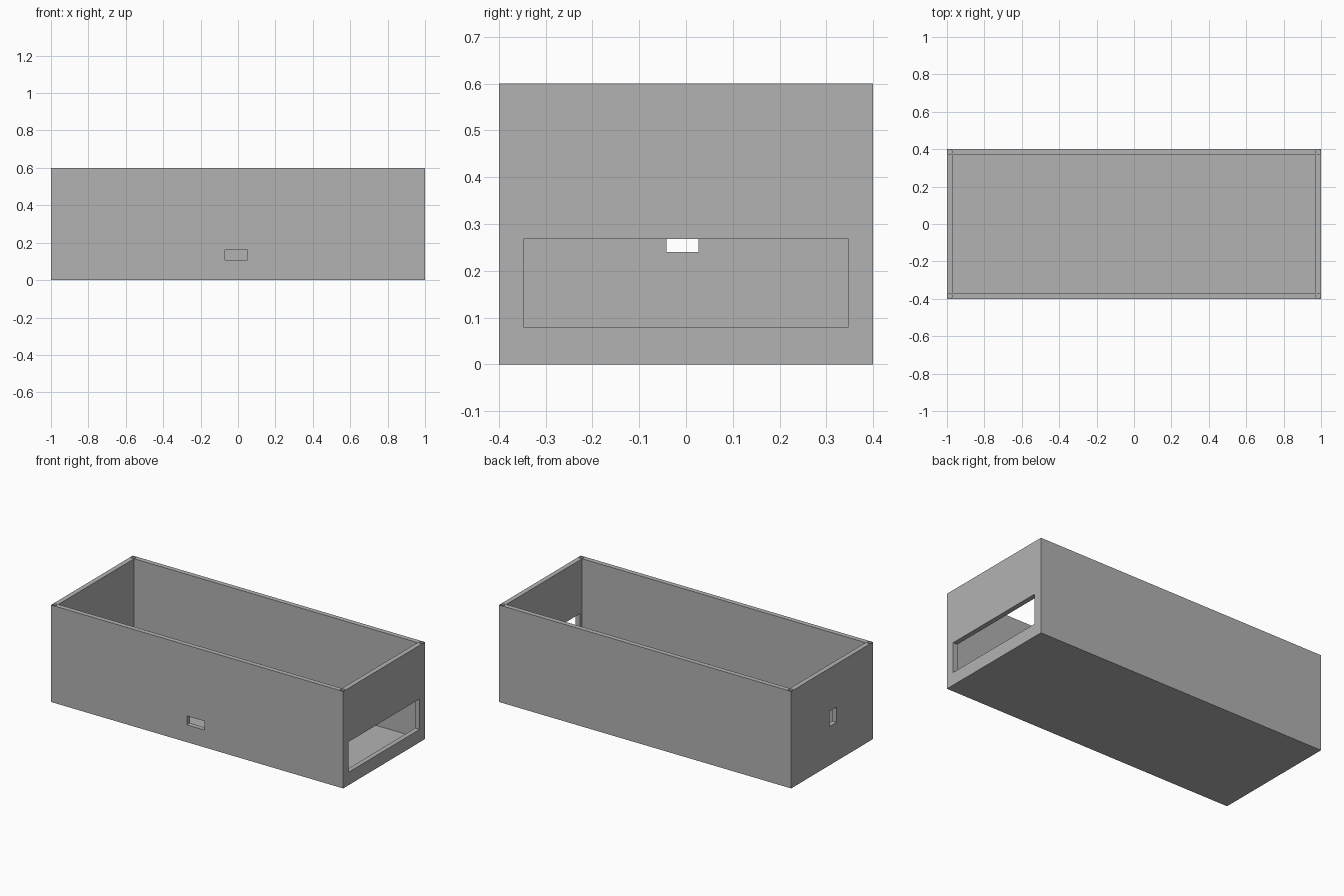
import bpy
from mathutils import Vector

cube = bpy.data.objects.get("Cube")
if cube:
    bpy.data.objects.remove(cube, do_unlink=True)

HX, HY, HEIGHT = 1.0, 0.4, 0.6      # half length, half depth, height
WALL, FLOOR = 0.03, 0.012

grey = bpy.data.materials.new("plain grey")
grey.use_nodes = True
colour = (0.448, 0.448, 0.448, 1)
grey.diffuse_color = colour
grey.node_tree.nodes["Principled BSDF"].inputs["Base Color"].default_value = colour


def block(name, low, high):
    """Box spanning two opposite corners."""
    low, high = Vector(low), Vector(high)
    bpy.ops.mesh.primitive_cube_add(size=1, location=(low + high) / 2)
    ob = bpy.context.object
    ob.name = name
    ob.scale = high - low
    bpy.ops.object.transform_apply(location=True, rotation=False, scale=True)
    ob.data.materials.append(grey)
    return ob


def cut(target, cutter):
    """Subtract the cutter from the target, then discard it."""
    cutter.hide_render = True
    mod = target.modifiers.new("cut", "BOOLEAN")
    mod.operation = "DIFFERENCE"
    mod.solver = "EXACT"
    mod.object = cutter
    bpy.context.view_layer.objects.active = target
    bpy.ops.object.modifier_apply(modifier=mod.name)
    bpy.data.objects.remove(cutter, do_unlink=True)


# Open-topped enclosure
box = block("open_box", (-HX, -HY, 0), (HX, HY, HEIGHT))
cut(box, block("cavity", (WALL - HX, WALL - HY, FLOOR), (HX - WALL, HY - WALL, 1)))

# Wide window in the left end, small port in the right end, slot in the front
cut(box, block("end_window", (0.9, -0.348, 0.08), (1.1, 0.347, 0.268)))
cut(box, block("end_port", (-1.1, -0.042, 0.24), (-0.9, 0.027, 0.334)))
cut(box, block("front_slot", (-0.07, -0.5, 0.107), (0.05, -0.3, 0.162)))

# Screw holes in the four top corners
for sx in (-1, 1):
    for sy in (-1, 1):
        bpy.ops.mesh.primitive_cylinder_add(
            vertices=20, radius=0.0135, depth=0.2,
            location=(sx * (HX - WALL / 2), sy * (HY - WALL / 2), HEIGHT))
        hole = bpy.context.object
        hole.name = "screw_hole"
        hole.data.materials.append(grey)
        cut(box, hole)
